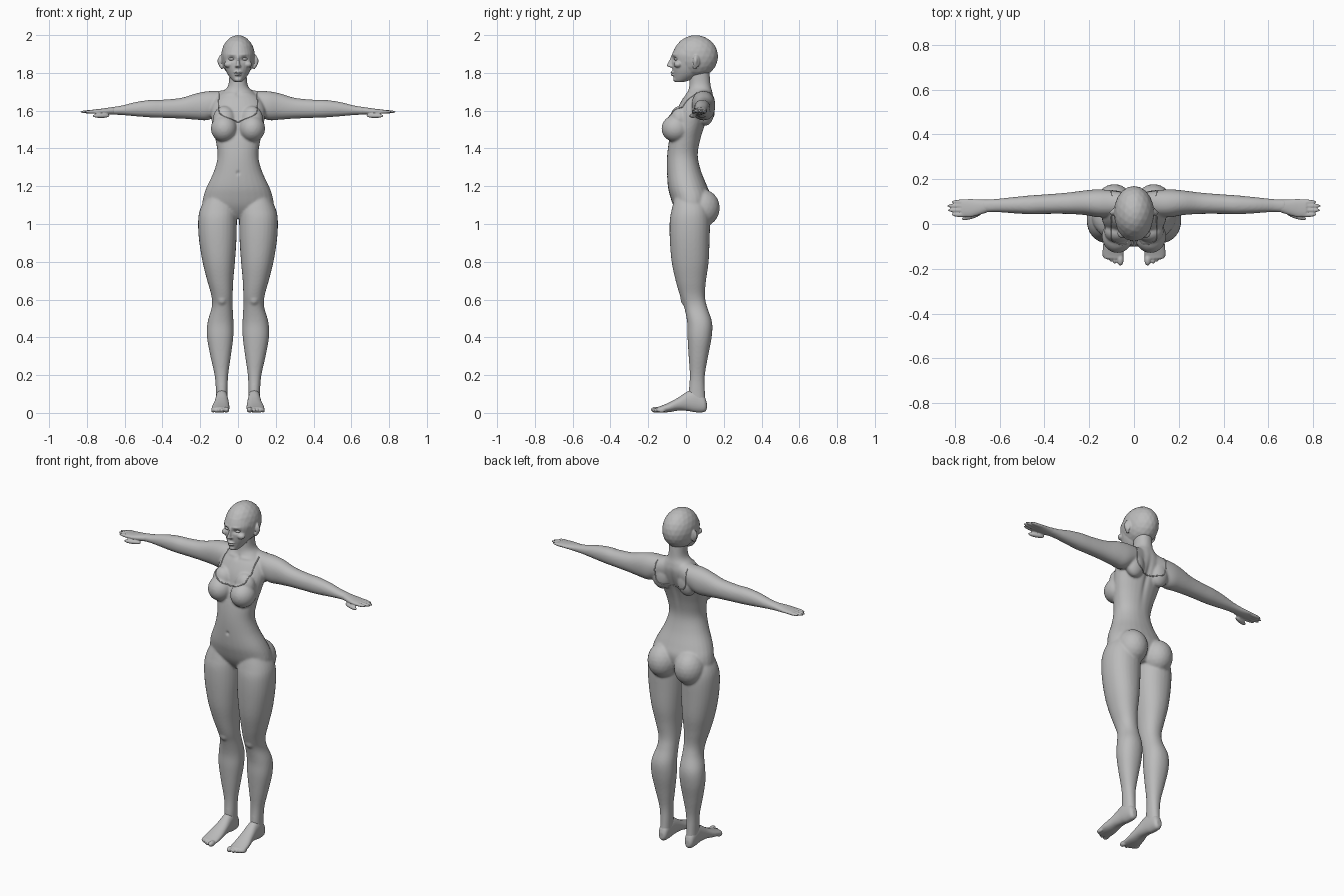
import bpy, bmesh, math
from mathutils import Vector, Matrix
from mathutils.bvhtree import BVHTree

cube = bpy.data.objects.get("Cube")
if cube:
    bpy.data.objects.remove(cube)

skin = bpy.data.materials.new("plain grey")
skin.use_nodes = True
GREY = (0.5, 0.5, 0.5, 1)
skin.diffuse_color = GREY
skin.node_tree.nodes["Principled BSDF"].inputs["Base Color"].default_value = GREY


def spline(rows, steps=5):
    """Catmull-Rom through rows of section numbers."""
    rows = [Vector(r) for r in rows]
    out = []
    for i in range(len(rows) - 1):
        a, b = rows[max(i - 1, 0)], rows[i]
        c, d = rows[i + 1], rows[min(i + 2, len(rows) - 1)]
        for k in range(steps):
            t = k / steps
            out.append(b + (c - a) * t / 2 + (a * 2 - b * 5 + c * 4 - d) * t * t / 2
                       + (b * 3 - a - c * 3 + d) * t ** 3 / 2)
    return out + [rows[-1]]


def loft(bm, axis, rows, sides=(1,), n=28, power=0.92):
    """Skin rounded sections: position on axis, then low and high of the other two axes."""
    others = [i for i in range(3) if i != axis]
    for side in sides:
        rings = []
        for p, u0, u1, v0, v1 in spline(rows):
            ring = []
            for k in range(n):
                a = 2 * math.pi * k / n
                cu, cv = (math.copysign(abs(f) ** power, f) for f in (math.cos(a), math.sin(a)))
                co = [p, p, p]
                co[others[0]] = (u0 + u1) / 2 + (u1 - u0) / 2 * cu
                co[others[1]] = (v0 + v1) / 2 + (v1 - v0) / 2 * cv
                co[0] *= side
                ring.append(bm.verts.new(co))
            rings.append(ring)
        for r, s in zip(rings, rings[1:]):
            for k in range(n):
                bm.faces.new((r[k], r[(k + 1) % n], s[(k + 1) % n], s[k]))
        bm.faces.new(rings[0][::-1])
        bm.faces.new(rings[-1])


def blob(bm, centre, radii, turn=0, axis="Z", sides=(1,)):
    """Ellipsoid, optionally turned and mirrored."""
    for side in sides:
        m = (Matrix.Diagonal((side, 1, 1, 1)) @ Matrix.Translation(centre)
             @ Matrix.Rotation(turn, 4, axis) @ Matrix.Diagonal((*radii, 1)))
        bmesh.ops.create_icosphere(bm, subdivisions=3, radius=1, matrix=m)


def finish(name, bm, voxel, rounds, dents=()):
    """Fuse the shells into one skin, smooth it, then press in or pull out details."""
    bmesh.ops.recalc_face_normals(bm, faces=bm.faces)
    mesh = bpy.data.meshes.new(name)
    bm.to_mesh(mesh)
    bm.free()
    obj = bpy.data.objects.new(name, mesh)
    bpy.context.collection.objects.link(obj)
    fuse = obj.modifiers.new("fuse", "REMESH")
    fuse.mode, fuse.voxel_size = "VOXEL", voxel
    soft = obj.modifiers.new("soften", "SMOOTH")
    soft.factor, soft.iterations = 0.5, rounds
    dg = bpy.context.evaluated_depsgraph_get()
    done = bpy.data.meshes.new_from_object(obj.evaluated_get(dg))
    obj.modifiers.clear()
    obj.data = done
    for centre, radii, push in dents:
        for v in done.vertices:
            q = sum(((abs(v.co.x) if i == 0 else v.co[i]) - centre[i]) ** 2 / radii[i] ** 2
                    for i in range(3))
            if q < 6:
                v.co += Vector((math.copysign(push[0], v.co.x), *push[1:])) * math.exp(-q)
    done.materials.clear()
    done.materials.append(skin)
    done.polygons.foreach_set("use_smooth", [True] * len(done.polygons))
    return obj


BOTH = (1, -1)

# Body: torso, neck, arms and legs fused together
bm = bmesh.new()
torso = [(1.03, .12, -.02, .09), (1.06, .165, -.045, .11), (1.10, .188, -.068, .125),
         (1.15, .182, -.085, .13), (1.2, .164, -.096, .112), (1.28, .127, -.101, .08),
         (1.36, .108, -.1, .063), (1.44, .118, -.09, .075), (1.52, .135, -.07, .1),
         (1.6, .145, -.05, .132), (1.66, .125, -.02, .145), (1.7, .082, .008, .14),
         (1.74, .05, .018, .13), (1.84, .047, .02, .122)]
loft(bm, 2, [(z, -w, w, f, b) for z, w, f, b in torso])
loft(bm, 0, [(.04, .05, .14, 1.6, 1.715), (.1, .035, .15, 1.58, 1.705), (.16, .03, .155, 1.55, 1.703),
             (.22, .04, .15, 1.552, 1.692), (.3, .045, .14, 1.558, 1.668), (.4, .045, .132, 1.562, 1.658),
             (.46, .043, .128, 1.564, 1.657), (.54, .048, .12, 1.57, 1.646),
             (.62, .053, .112, 1.577, 1.626), (.68, .05, .109, 1.579, 1.618)], BOTH)
loft(bm, 2, [(1.14, .03, .17, -.06, .1), (1.08, .008, .2, -.075, .12), (1.02, .006, .211, -.086, .127),
             (.92, .008, .207, -.086, .125), (.8, .016, .188, -.076, .12), (.7, .025, .163, -.055, .106),
             (.62, .028, .141, -.032, .1), (.56, .028, .139, -.01, .112), (.48, .024, .161, .006, .138),
             (.4, .025, .164, .008, .136), (.3, .038, .146, .014, .117), (.2, .052, .124, .02, .1),
             (.12, .055, .117, .015, .1), (.05, .057, .115, .01, .105)], BOTH)
blob(bm, (.074, -.055, 1.505), (.07, .075, .072), sides=BOTH)
blob(bm, (.073, -.035, 1.555), (.06, .05, .07), sides=BOTH)
blob(bm, (.088, .085, 1.085), (.086, .094, .1), sides=BOTH)
blob(bm, (.085, .02, -.0 + .6), (.035, .05, .04), sides=BOTH)
blob(bm, (.085, .105, 1.6), (.06, .045, .08), sides=BOTH)
body = finish("body", bm, .006, 8, [
    ((0, .14, 1.5), (.014, .06, .13), (0, -.012, 0)),
    ((0, -.1, 1.27), (.008, .03, .01), (0, .008, 0)),
    ((.07, .0, 1.69), (.05, .03, .008), (0, -.005, .002)),
    ((0, -.02, 1.69), (.012, .04, .014), (0, .008, 0))])

# Feet with toes
bm = bmesh.new()
loft(bm, 1, [(.11, .072, .1, .018, .055), (.095, .06, .113, .004, .09), (.05, .055, .118, .003, .125),
             (.01, .052, .12, .01, .115), (-.04, .048, .127, .012, .082), (-.09, .045, .138, .004, .055),
             (-.135, .046, .14, .002, .036), (-.155, .05, .132, .003, .03)], BOTH)
blob(bm, (.061, -.16, .017), (.015, .026, .016), sides=BOTH)
for i in range(4):
    blob(bm, (.086 + .0155 * i, -.157 + .009 * i, .014), (.0095, .022, .0125), sides=BOTH)
finish("feet", bm, .004, 3)

# Hands with fingers and thumb
bm = bmesh.new()
loft(bm, 0, [(.655, .052, .109, 1.579, 1.62), (.7, .038, .11, 1.58, 1.614), (.735, .031, .112, 1.583, 1.609),
             (.77, .034, .109, 1.587, 1.606)], BOTH)
for y, tip in ((.042, .812), (.062, .83), (.081, .832), (.098, .812)):
    blob(bm, ((tip + .72) / 2, y, 1.594), ((tip - .72) / 2 + .004, .0115, .0095), sides=BOTH)
blob(bm, (.725, .036, 1.573), (.048, .013, .012), -.3, sides=BOTH)
finish("hands", bm, .004, 2)

# Head: skull, face, nose, lips and ears
bm = bmesh.new()
blob(bm, (0, .051, 1.887), (.09, .119, .113))
face = [(1.752, .02, -.056, -.01), (1.765, .034, -.063, .03), (1.79, .053, -.067, .07),
        (1.82, .067, -.072, .09), (1.86, .077, -.074, .1), (1.9, .083, -.073, .12), (1.94, .07, -.055, .12)]
loft(bm, 2, [(z, -w, w, f, b) for z, w, f, b in face], power=1)
loft(bm, 2, [(1.828, -.013, .013, -.082, -.05), (1.836, -.016, .016, -.1, -.05), (1.844, -.011, .011, -.101, -.05),
             (1.87, -.008, .008, -.087, -.05), (1.895, -.009, .009, -.077, -.05)], power=1)
blob(bm, (0, -.068, 1.803), (.022, .015, .007))
blob(bm, (0, -.067, 1.791), (.019, .015, .007))
blob(bm, (0, -.054, 1.766), (.02, .014, .014))
blob(bm, (.05, -.042, 1.845), (.024, .022, .018), sides=BOTH)
blob(bm, (.092, .055, 1.862), (.009, .02, .034), .35, sides=BOTH)
blob(bm, (.086, .047, 1.835), (.008, .012, .016), sides=BOTH)
finish("head", bm, .004, 3, [
    ((.034, -.07, 1.873), (.018, .04, .011), (0, .015, 0)),
    ((.034, -.07, 1.897), (.022, .03, .006), (0, -.004, 0)),
    ((.104, .053, 1.863), (.008, .009, .018), (-.008, 0, 0)),
    ((0, -.08, 1.797), (.025, .02, .002), (0, .005, 0))])

# Eyeballs with closed, almond outlines
bm = bmesh.new()
blob(bm, (.034, -.05, 1.873), (.017, .014, .008), .3, sides=BOTH)
eyes = bpy.data.meshes.new("eyes")
bm.to_mesh(eyes)
bm.free()
eyes.materials.append(skin)
eyes.polygons.foreach_set("use_smooth", [True] * len(eyes.polygons))
bpy.context.collection.objects.link(bpy.data.objects.new("eyes", eyes))

# Neckline trim laid on the skin, front and back
tree = BVHTree.FromPolygons([v.co for v in body.data.vertices], [p.vertices for p in body.data.polygons])


def trim(name, half, facing):
    points = [(-x, z) for x, z in half[:0:-1]] + list(half)
    hits = []
    for x, z, *_ in spline([(x, z, 0) for x, z in points], 8):
        hit = tree.ray_cast(Vector((x, facing, z)), Vector((0, -facing, 0)))[0]
        if hit:
            hits.append(hit)
    curve = bpy.data.curves.new(name, "CURVE")
    curve.dimensions, curve.bevel_depth, curve.bevel_resolution = "3D", .003, 2
    line = curve.splines.new("POLY")
    line.points.add(len(hits) - 1)
    for p, h in zip(line.points, hits):
        p.co = (*h, 1)
    curve.materials.append(skin)
    bpy.context.collection.objects.link(bpy.data.objects.new(name, curve))


trim("front_neckline", [(0, 1.54), (.03, 1.553), (.075, 1.572), (.1, 1.592), (.102, 1.64), (.1, 1.695)], -1)
trim("back_neckline", [(0, 1.56), (.05, 1.563), (.09, 1.58), (.102, 1.63), (.1, 1.695)], 1)
